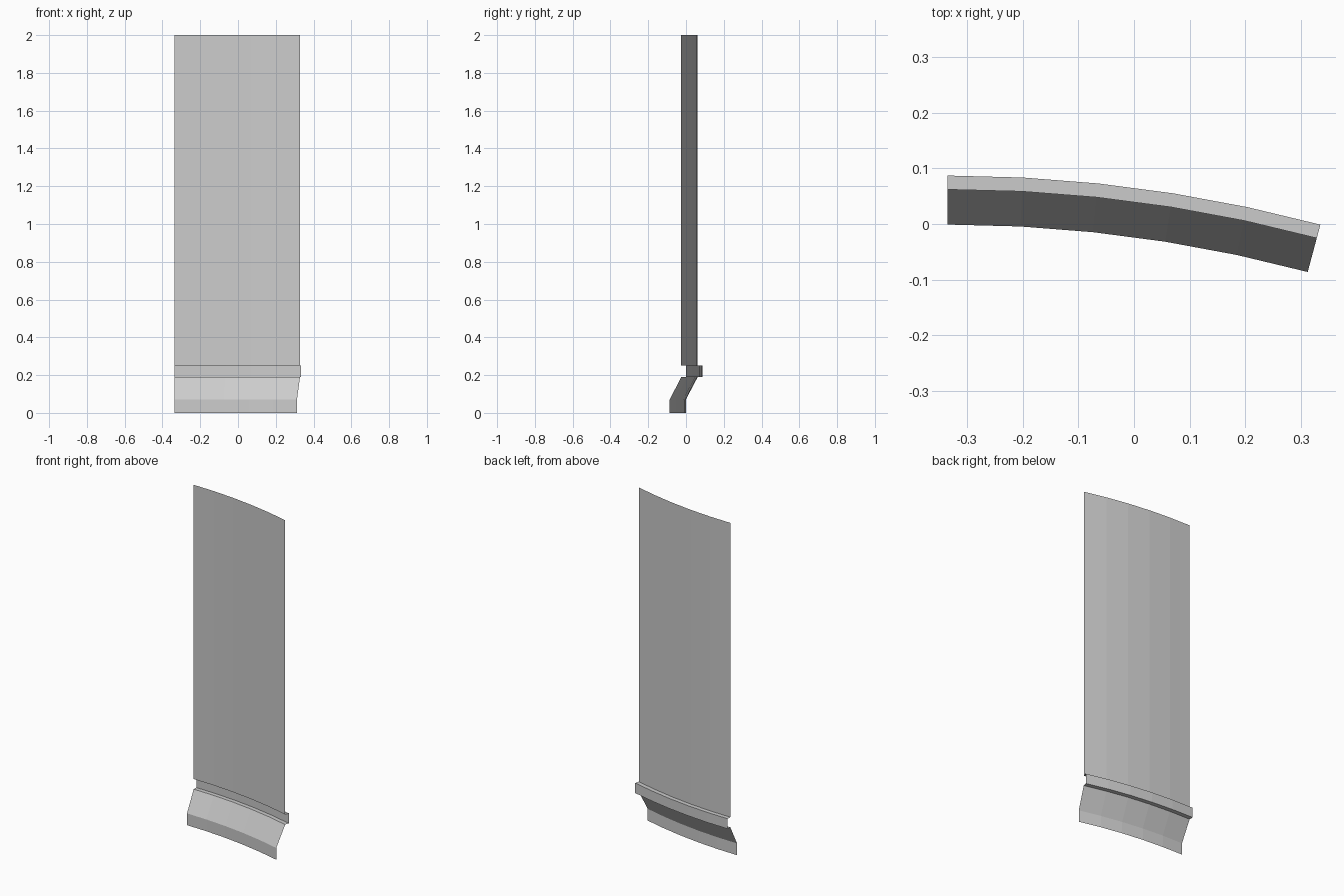
import bpy, bmesh
from math import radians
from mathutils import Vector

if "Cube" in bpy.data.objects:
    bpy.data.objects.remove(bpy.data.objects["Cube"])

R = 2.5            # radius of the wall's foot
X0 = -0.335        # left end, where the arc starts
FOOT_Y = -0.001    # y of the foot at the left end
ARC, STEPS = radians(15), 5
CENTRE = Vector((X0, FOOT_Y - R, 0))


def sweep(name, profile):
    """Spin a (radial offset, z) profile into an arc-shaped sheet."""
    bm = bmesh.new()
    verts = [bm.verts.new((X0, FOOT_Y + d, z)) for d, z in profile]
    edges = [bm.edges.new(pair) for pair in zip(verts, verts[1:])]
    bmesh.ops.spin(bm, geom=verts + edges, cent=CENTRE, axis=(0, 0, 1),
                   angle=-ARC, steps=STEPS, use_duplicate=False)
    bmesh.ops.recalc_face_normals(bm, faces=bm.faces)
    # Turn the sheet so that its upright faces look to the front
    bm.normal_update()
    if sum(f.normal.y * f.calc_area() for f in bm.faces) > 0:
        bmesh.ops.reverse_faces(bm, faces=bm.faces)
    mesh = bpy.data.meshes.new(name)
    bm.to_mesh(mesh)
    bm.free()
    obj = bpy.data.objects.new(name, mesh)
    bpy.context.collection.objects.link(obj)
    return obj


# Foot with sloping sill above it
sweep("sloped_base", [(0, 0), (0, 0.07), (0.063, 0.19)])
# Recessed channel between sill and panel
sweep("recessed_groove", [(0.063, 0.19), (0.088, 0.19), (0.088, 0.25), (0.063, 0.25)])
# Tall curved wall
sweep("wall_panel", [(0.063, 0.25), (0.063, 2.0)])
